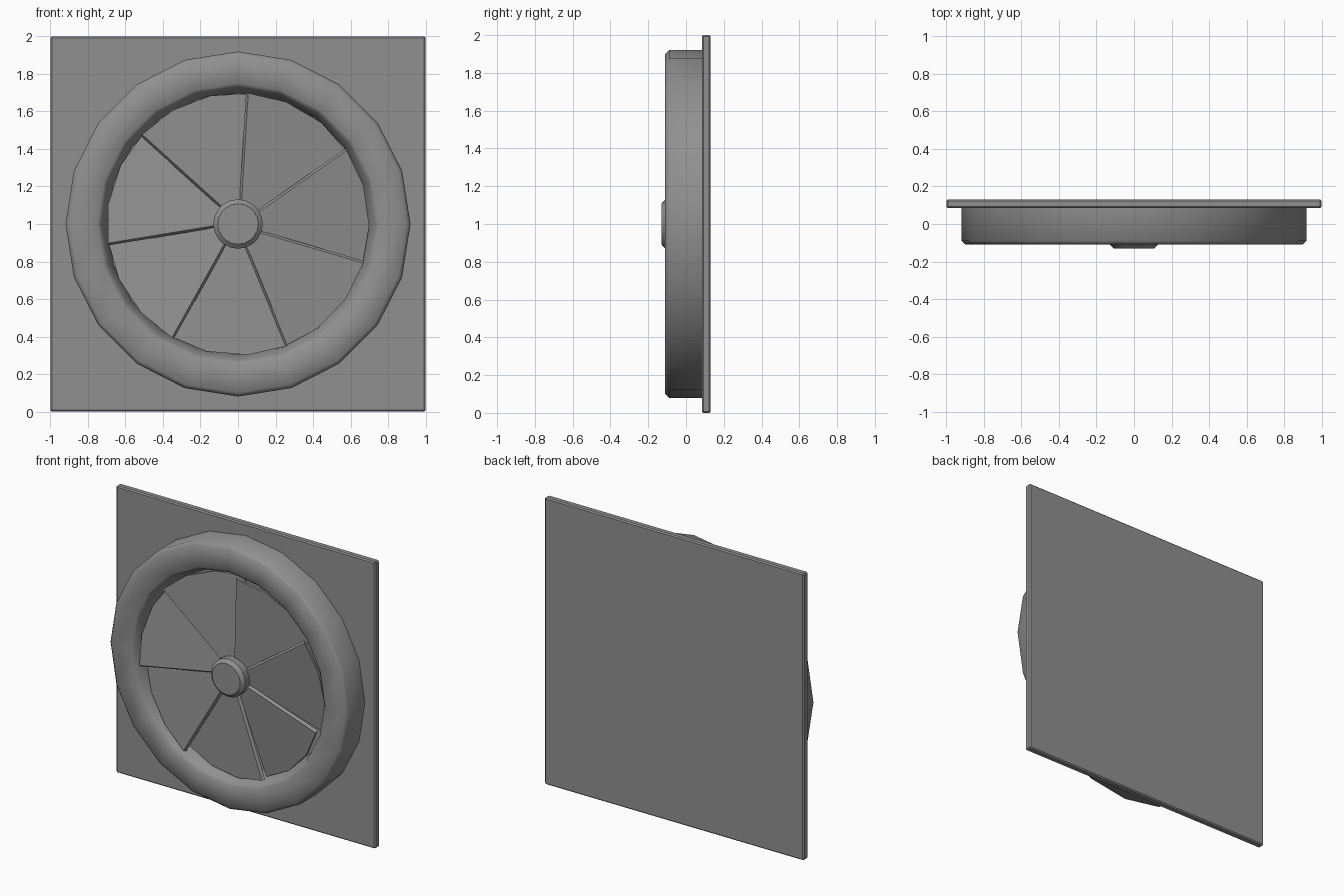
import bpy, bmesh, math
from mathutils import Vector

if "Cube" in bpy.data.objects:
    bpy.data.objects.remove(bpy.data.objects["Cube"])

CZ = 1.0      # height of the fan axis
SIDES = 20
BLADES = 7

# dark grey metal
metal = bpy.data.materials.new("dark_grey")
metal.diffuse_color = (0.28, 0.28, 0.28, 1)
metal.use_nodes = True
metal.node_tree.nodes["Principled BSDF"].inputs["Base Color"].default_value = metal.diffuse_color


def finish(bm, name, angle=50):
    bmesh.ops.recalc_face_normals(bm, faces=bm.faces)
    me = bpy.data.meshes.new(name)
    bm.to_mesh(me)
    bm.free()
    me.materials.append(metal)
    ob = bpy.data.objects.new(name, me)
    bpy.context.collection.objects.link(ob)
    bpy.ops.object.select_all(action='DESELECT')
    ob.select_set(True)
    bpy.context.view_layer.objects.active = ob
    bpy.ops.object.shade_smooth_by_angle(angle=math.radians(angle))
    return ob


def lathe(name, profile, closed, angle=50):
    """Turn (radius, y) points around the fan axis; cap the ends if open."""
    bm = bmesh.new()
    rings = []
    for r, y in profile:
        rings.append([bm.verts.new((r * math.sin(2 * math.pi * i / SIDES), y,
                                    CZ + r * math.cos(2 * math.pi * i / SIDES)))
                      for i in range(SIDES)])
    pairs = list(zip(rings, rings[1:]))
    if closed:
        pairs.append((rings[-1], rings[0]))
    else:
        bm.faces.new(rings[0])
        bm.faces.new(rings[-1])
    for a, b in pairs:
        for i in range(SIDES):
            j = (i + 1) % SIDES
            bm.faces.new((a[i], a[j], b[j], b[i]))
    return finish(bm, name, angle)


# square back plate with a fine edge bevel
bm = bmesh.new()
bmesh.ops.create_cube(bm, size=1)
bmesh.ops.scale(bm, vec=(2, 0.047, 2), verts=bm.verts)
bmesh.ops.translate(bm, vec=(0, 0.1075, CZ), verts=bm.verts)
bmesh.ops.bevel(bm, geom=bm.edges[:], offset=0.008, segments=1, affect='EDGES')
finish(bm, "back_plate", 30)

# raised ring around the blades
lathe("shroud_ring", [(0.92, 0.10), (0.92, -0.09), (0.90, -0.11),
                      (0.75, -0.11), (0.73, -0.09), (0.697, 0.0),
                      (0.697, 0.10)], True)

# central hub with chamfered front
lathe("hub", [(0.132, 0.10), (0.132, -0.108), (0.108, -0.13)], False, 30)


# tilted, slightly overlapping blades with a bevelled leading edge
def blade(name, lead):
    span = math.radians(54)
    mid = lead - span / 2
    perp = Vector((-math.sin(mid), math.cos(mid)))
    along = Vector((math.cos(mid), math.sin(mid)))
    edge = Vector((-math.sin(lead), math.cos(lead)))
    outline = [(0.10, lead - span), (0.10, lead)]
    outline += [(0.70, lead - span * i / 3) for i in range(4)]
    bm = bmesh.new()
    layers = []
    for depth in (0, 0.018):
        layer = []
        for r, a in outline:
            p = Vector((r * math.cos(a), r * math.sin(a)))
            y = -0.06 - 0.12 * p.dot(perp) + depth
            if a == lead and depth == 0:
                p -= edge * 0.012      # slope the leading face to the front
            layer.append(bm.verts.new((p.x, y, CZ + p.y)))
        layers.append(layer)
        bm.faces.new(layer)
    front, back = layers
    n = len(outline)
    for i in range(n):
        j = (i + 1) % n
        bm.faces.new((front[i], front[j], back[j], back[i]))
    finish(bm, name, 30)


for k in range(BLADES):
    blade(f"blade_{k + 1}", math.radians(86.5) + 2 * math.pi * k / BLADES)
